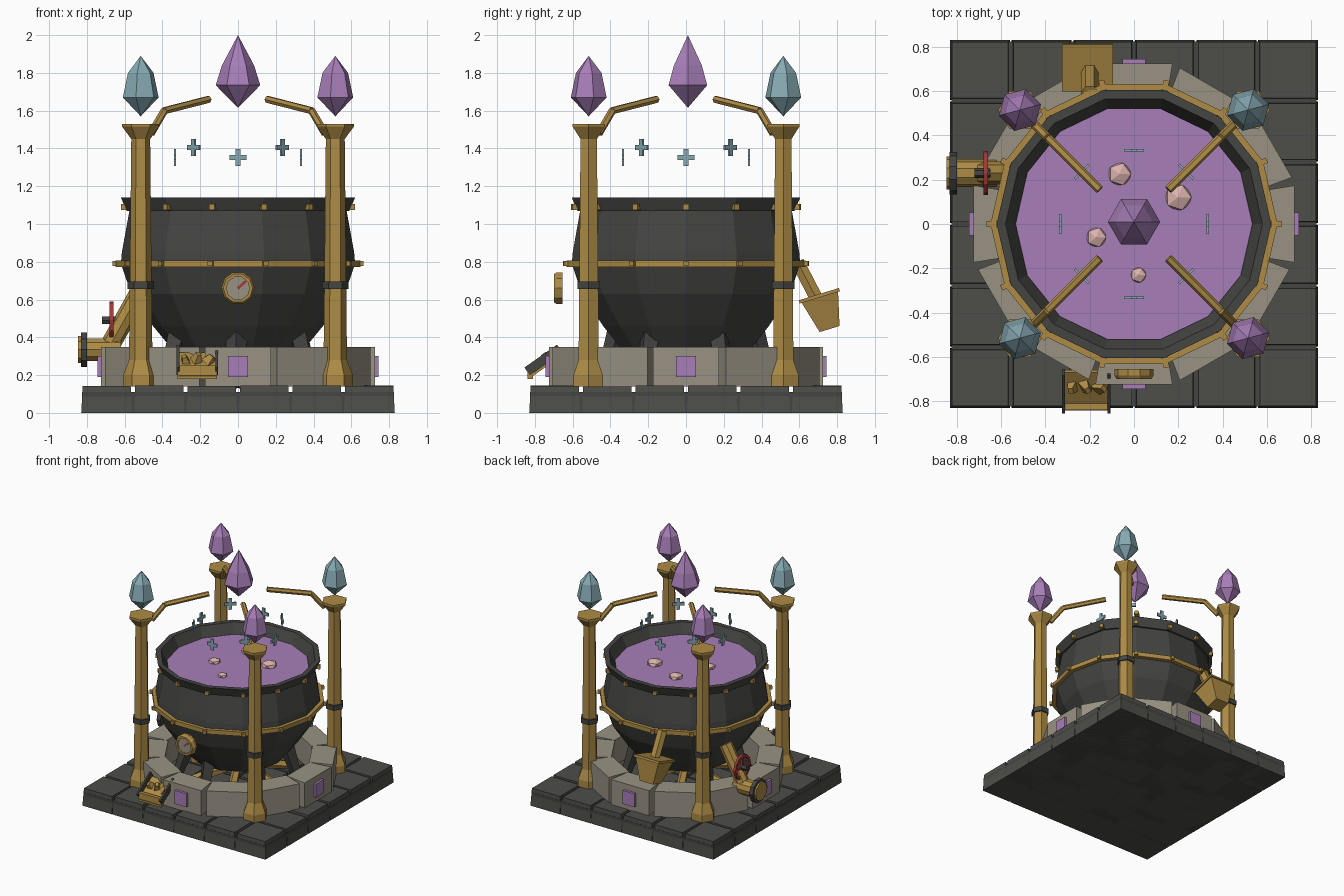
import bpy, bmesh, math, random
from mathutils import Vector, Matrix, Euler

random.seed(4)
if "Cube" in bpy.data.objects:
    bpy.data.objects.remove(bpy.data.objects["Cube"])


def material(name, rgb):
    m = bpy.data.materials.new(name)
    m.use_nodes = True
    m.diffuse_color = (*rgb, 1)
    m.node_tree.nodes["Principled BSDF"].inputs["Base Color"].default_value = (*rgb, 1)
    return m


IRON = material("dark iron", (0.058, 0.058, 0.054))
PAVING = material("paving grey", (0.075, 0.075, 0.068))
STONE = material("pale stone", (0.32, 0.29, 0.23))
BRASS = material("brass", (0.42, 0.26, 0.06))
PURPLE = material("purple", (0.39, 0.21, 0.48))
TEAL = material("teal", (0.24, 0.40, 0.45))
PINK = material("pink", (0.72, 0.45, 0.42))
RED = material("red", (0.36, 0.04, 0.04))


def finish(name, bm, mat, matrix=Matrix()):
    bmesh.ops.recalc_face_normals(bm, faces=bm.faces[:])
    mesh = bpy.data.meshes.new(name)
    bm.to_mesh(mesh)
    bm.free()
    mesh.materials.append(mat)
    ob = bpy.data.objects.new(name, mesh)
    ob.matrix_world = matrix
    bpy.context.collection.objects.link(ob)
    return ob


def place(loc, rot=None):
    return Matrix.Translation(loc) @ (rot.to_matrix().to_4x4() if rot else Matrix())


def box(name, size, loc, mat, rot=None, top=(1, 1)):
    """Box whose local top can be scaled to make a taper."""
    bm = bmesh.new()
    bmesh.ops.create_cube(bm, size=1)
    for v in bm.verts:
        if v.co.z > 0:
            v.co.x *= top[0]
            v.co.y *= top[1]
        v.co = Vector(a * b for a, b in zip(v.co, size))
    return finish(name, bm, mat, place(loc, rot))


def lathe(name, profile, sides, mat, loc=(0, 0, 0), rot=None, turn=0):
    """Flat-sided turned solid; radius zero makes a pole, open ends are capped."""
    bm = bmesh.new()
    rings = []
    for r, z in profile:
        n = sides if r > 0 else 1
        rings.append([bm.verts.new((r * math.cos(math.tau * k / sides + turn),
                                    r * math.sin(math.tau * k / sides + turn), z)) for k in range(n)])
    for a, b in zip(rings, rings[1:]):
        for k in range(sides):
            j = (k + 1) % sides
            corners = [a[k % len(a)], a[j % len(a)], b[j % len(b)], b[k % len(b)]]
            bm.faces.new(list(dict.fromkeys(corners)))
    for ring in (rings[0], rings[-1]):
        if len(ring) > 1:
            bm.faces.new(ring)
    return finish(name, bm, mat, place(loc, rot))


def tube(name, p, q, r, mat, sides=8, r2=None):
    p, q = Vector(p), Vector(q)
    d = q - p
    return lathe(name, [(r, 0), (r2 or r, d.length)], sides, mat, p, d.to_track_quat("Z", "Y"))


def polar(r, angle, z):
    return Vector((r * math.cos(angle), r * math.sin(angle), z))


def outward(angle):
    """Rotation taking local z outward and local y up."""
    return polar(1, angle, 0).to_track_quat("Z", "Y")


# Paved base
box("base_slab", (1.65, 1.65, 0.11), (0, 0, 0.055), IRON)
PITCH = 0.278
for i in range(6):
    for j in range(6):
        h = 0.14 + random.uniform(0, 0.006)
        box("paving_block", (PITCH - 0.008, PITCH - 0.008, h),
            ((i - 2.5) * PITCH, (j - 2.5) * PITCH, h / 2), PAVING, top=(0.94, 0.94))

# Ring of hearth stones with inlaid plates on the four sides
for k in range(12):
    a = math.tau * k / 12
    r = 0.725 if k % 3 == 0 else 0.71 + random.uniform(-0.01, 0.015)
    box("hearth_stone", (0.29, 0.21, 0.18), polar(r - 0.09, a, 0.245), STONE, outward(a), (1.2, 1))
    if k % 3 == 0:
        box("inlaid_plate", (0.105, 0.11, 0.03), polar(0.73, a, 0.245), PURPLE, outward(a))

# Fire bed and pot feet
for k in range(6):
    a = math.tau * k / 6 + 0.5
    tube("pot_foot", polar(0.45, a, 0.14), polar(0.36, a, 0.42), 0.035, IRON, 4, 0.06)
    tube("fire_log", polar(0.42, a + 0.5, 0.17), polar(0.03, a + 0.5, 0.25), 0.035, BRASS, 5)

# Cauldron, liquid and hoop
lathe("cauldron", [(0, 0.35), (0.36, 0.35), (0.45, 0.46), (0.565, 0.63), (0.62, 0.79), (0.615, 0.85),
                   (0.575, 1.07), (0.59, 1.07), (0.62, 1.14), (0.58, 1.14), (0.53, 1.04), (0, 1.04)], 14, IRON)
lathe("liquid", [(0, 1.05), (0.535, 1.05), (0.535, 1.06), (0, 1.06)], 14, PURPLE)
lathe("hoop", [(0.61, 0.773), (0.648, 0.773), (0.648, 0.808), (0.61, 0.808)], 14, BRASS)
for k in range(14):
    a = math.tau * k / 14
    box("hoop_rivet", (0.026, 0.026, 0.03), polar(0.65, a, 0.79), BRASS, outward(a))
    box("rim_rivet", (0.03, 0.03, 0.04), polar(0.60, a, 1.09), BRASS, outward(a))

# Bubbles in the liquid
for x, y, r in ((-0.065, 0.225, 0.058), (0.2, 0.12, 0.066), (-0.17, -0.06, 0.05), (0.02, -0.23, 0.039)):
    bm = bmesh.new()
    bmesh.ops.create_icosphere(bm, subdivisions=1, radius=r)
    bmesh.ops.scale(bm, vec=(1, 1, 0.6), verts=bm.verts[:])
    finish("bubble", bm, PINK, place((x, y, 1.065)))

# Four corner pillars with crystals and bent arms
for sx in (-1, 1):
    for sy in (-1, 1):
        x, y = 0.515 * sx, 0.515 * sy
        lathe("pillar", [(0.093, 0.14), (0.093, 0.2), (0.062, 0.28), (0.05, 1.45), (0.098, 1.515), (0.098, 1.53)],
              6, BRASS, (x, y, 0))
        lathe("pillar_collar", [(0.07, 0.655), (0.07, 0.695)], 6, IRON, (x, y, 0))
        lathe("corner_crystal", [(0, 1.57), (0.098, 1.67), (0.07, 1.8), (0, 1.89)], 6,
              TEAL if sx == sy else PURPLE, (x, y, 0), turn=math.radians(15))
        root, elbow, tip = [Vector((c * sx, c * sy, z)) for c, z in ((0.46, 1.48), (0.39, 1.6), (0.155, 1.66))]
        tube("arm_root", root, elbow, 0.02, BRASS, 6)
        tube("arm", elbow, tip, 0.02, BRASS, 6)
lathe("centre_crystal", [(0, 1.615), (0.118, 1.735), (0.085, 1.84), (0, 2.0)], 6, PURPLE, (0, 0.01, 0))

# Floating crosses
for k in range(8):
    a = math.tau * k / 8
    c = polar(0.333, a, 1.405 if k % 2 else 1.353)
    box("cross_upright", (0.026, 0.09, 0.012), c, TEAL, outward(a))
    box("cross_bar", (0.09, 0.026, 0.011), c, TEAL, outward(a))

# Pressure gauge
front = outward(-math.pi / 2)
lathe("gauge_rim", [(0.088, 0), (0.088, 0.03), (0.078, 0.045), (0.062, 0.045), (0.062, 0.03), (0, 0.03)],
      10, BRASS, (0, -0.655, 0.66), front)
lathe("gauge_dial", [(0.064, 0), (0.064, 0.006)], 10, STONE, (0, -0.684, 0.66), front)
box("gauge_needle", (0.014, 0.065, 0.006), (0.022, -0.693, 0.68), RED, Euler((math.pi / 2, math.radians(48), 0)))

# Drain pipe with flange and valve wheel
PY = 0.23
tube("drain_pipe", (-0.62, PY, 0.335), (-0.84, PY, 0.335), 0.063, BRASS, 10)
tube("drain_riser", (-0.69, PY, 0.335), (-0.52, PY, 0.64), 0.052, BRASS, 8)
tube("drain_flange", (-0.80, PY, 0.335), (-0.832, PY, 0.335), 0.096, IRON, 10)
tube("drain_lip", (-0.832, PY, 0.335), (-0.846, PY, 0.335), 0.075, BRASS, 10)
tube("valve_stem", (-0.59, PY, 0.49), (-0.72, PY, 0.49), 0.022, IRON, 6)
HUB = Vector((-0.67, PY, 0.49))
lathe("valve_wheel", [(0.078, -0.01), (0.1, -0.01), (0.1, 0.01), (0.078, 0.01), (0.078, -0.01)],
      12, RED, HUB, outward(math.pi))
bm_faces = bpy.data.objects["valve_wheel"].data
bm = bmesh.new()
bm.from_mesh(bm_faces)
bmesh.ops.delete(bm, geom=[f for f in bm.faces if len(f.verts) > 4], context="FACES")
bmesh.ops.remove_doubles(bm, verts=bm.verts[:], dist=0.0001)
bmesh.ops.recalc_face_normals(bm, faces=bm.faces[:])
bm.to_mesh(bm_faces)
bm.free()
for k in range(2):
    box("valve_spoke", (0.014, 0.17, 0.016), HUB, RED, Euler((math.pi / 2 * k, 0, 0)))

# Back hopper on its feed tube
tube("feed_tube", (-0.2, 0.59, 0.80), (-0.2, 0.73, 0.53), 0.04, BRASS, 6)
tilt = Euler((math.radians(17), 0, 0))
box("hopper", (0.12, 0.11, 0.18), (-0.21, 0.734, 0.53), BRASS, tilt, (1.75, 1.85))
box("hopper_rim", (0.23, 0.222, 0.018), (-0.21, 0.706, 0.62), BRASS, tilt)

# Front ash chute
slope = Euler((math.radians(35), 0, 0))
box("chute_floor", (0.2, 0.21, 0.02), (-0.215, -0.75, 0.25), BRASS, slope)
box("chute_lip", (0.21, 0.03, 0.07), (-0.215, -0.825, 0.215), BRASS)
for s in (-1, 1):
    box("chute_rail", (0.014, 0.21, 0.05), (-0.215 + 0.103 * s, -0.755, 0.28), IRON, slope)
for k in range(3):
    box("chute_ember", (0.045, 0.06, 0.05), (-0.28 + 0.065 * k, -0.74, 0.28 + 0.012 * (k % 2)), BRASS,
        Euler((0.6, 0.3 * (k - 1), 0.5 * k)), (0.5, 0.5))
